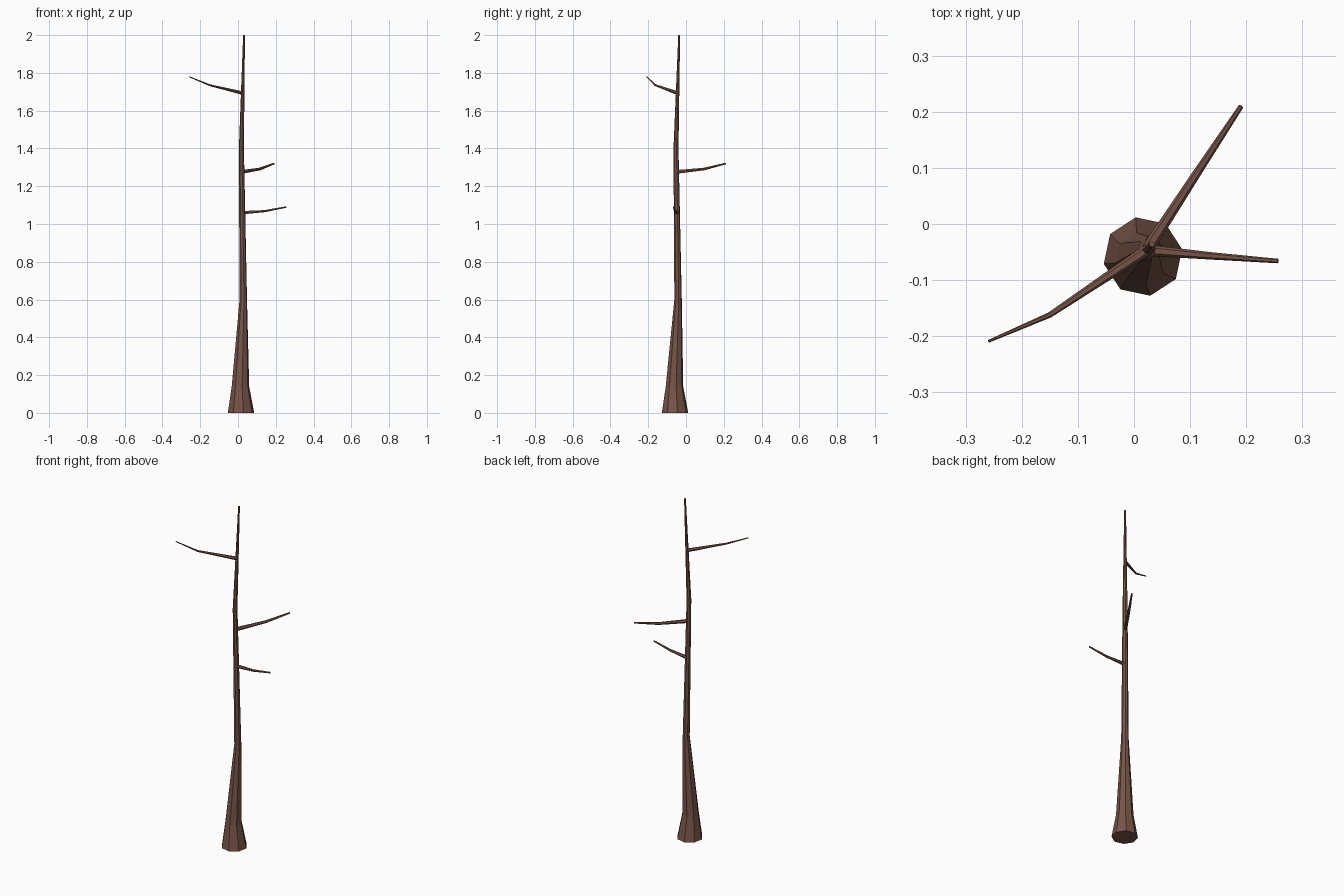
import bpy, bmesh, math
from mathutils import Vector

if "Cube" in bpy.data.objects:
    bpy.data.objects.remove(bpy.data.objects["Cube"])

bark = bpy.data.materials.new("brown_bark")
bark.diffuse_color = (0.185, 0.09, 0.063, 1)
bark.use_nodes = True
bark.node_tree.nodes["Principled BSDF"].inputs["Base Color"].default_value = bark.diffuse_color


def tube(name, path, sides, start=0.0, level=False):
    """Loft flat-faced rings along a path of (x, y, z, radius)."""
    bm = bmesh.new()
    pts = [Vector(p[:3]) for p in path]
    rings = []
    for i, p in enumerate(pts):
        d = (pts[min(i + 1, len(pts) - 1)] - pts[max(i - 1, 0)]).normalized()
        if level:
            u, v = Vector((1, 0, 0)), Vector((0, 1, 0))
        else:
            u = Vector((0, 0, 1)).cross(d).normalized()
            v = d.cross(u)
        ring = []
        for k in range(sides):
            a = start + 2 * math.pi * k / sides
            ring.append(bm.verts.new(p + path[i][3] * (u * math.cos(a) + v * math.sin(a))))
        rings.append(ring)
    for a, b in zip(rings, rings[1:]):
        for k in range(sides):
            n = (k + 1) % sides
            bm.faces.new((a[k], a[n], b[n], b[k]))
    bm.faces.new(rings[0][::-1])
    bm.faces.new(rings[-1])
    bmesh.ops.recalc_face_normals(bm, faces=bm.faces)
    mesh = bpy.data.meshes.new(name)
    bm.to_mesh(mesh)
    bm.free()
    mesh.materials.append(bark)
    ob = bpy.data.objects.new(name, mesh)
    bpy.context.collection.objects.link(ob)


# Trunk: flared octagonal base, slightly wandering, tapering to a thin tip
tube("trunk", [
    (0.016, -0.058, 0.0, 0.071),
    (0.013, -0.061, 0.14, 0.047),
    (0.028, -0.042, 0.6, 0.020),
    (0.018, -0.053, 1.4, 0.0135),
    (0.032, -0.036, 2.0, 0.005),
], 8, math.radians(10.5), level=True)

# Bare branches, each with one bend
tube("lower_branch", [
    (0.024, -0.047, 1.06, 0.010),
    (0.14, -0.057, 1.068, 0.0065),
    (0.257, -0.066, 1.09, 0.004)], 6)
tube("middle_branch", [
    (0.02, -0.051, 1.276, 0.011),
    (0.115, 0.095, 1.291, 0.0075),
    (0.191, 0.21, 1.32, 0.0045)], 6)
tube("upper_branch", [
    (0.025, -0.045, 1.693, 0.010),
    (-0.15, -0.162, 1.735, 0.005),
    (-0.259, -0.209, 1.78, 0.0025)], 6)
